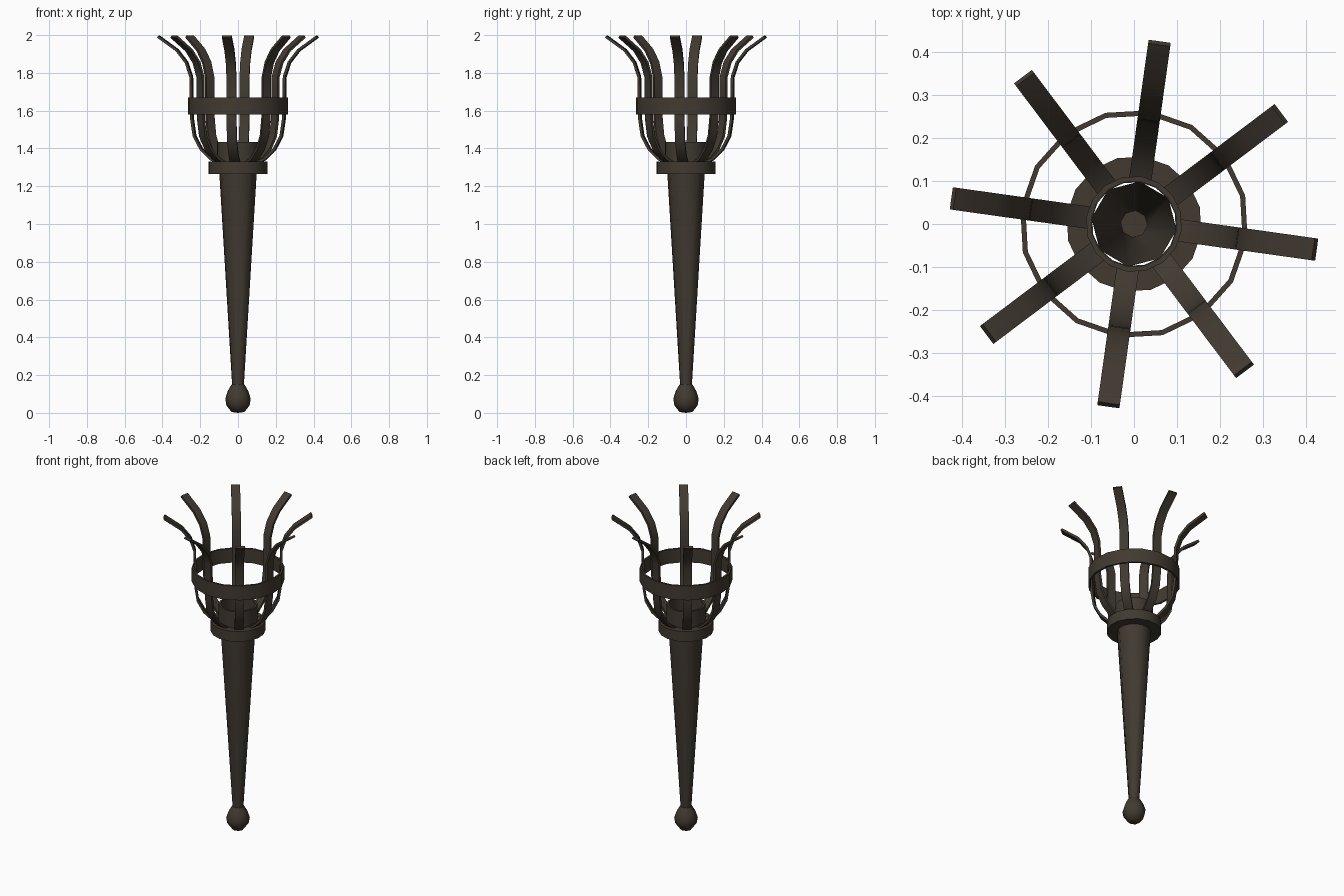
import bpy, bmesh, math
from mathutils import Vector

if "Cube" in bpy.data.objects:
    bpy.data.objects.remove(bpy.data.objects["Cube"])

iron = bpy.data.materials.new("dark_iron")
iron.diffuse_color = (0.053, 0.042, 0.031, 1)
iron.use_nodes = True
iron.node_tree.nodes["Principled BSDF"].inputs["Base Color"].default_value = iron.diffuse_color
TWIST = math.radians(-8)


def finish(bm, name, angle=40):
    bmesh.ops.recalc_face_normals(bm, faces=bm.faces)
    me = bpy.data.meshes.new(name)
    bm.to_mesh(me)
    bm.free()
    ob = bpy.data.objects.new(name, me)
    bpy.context.collection.objects.link(ob)
    me.materials.append(iron)
    bpy.ops.object.select_all(action='DESELECT')
    ob.select_set(True)
    bpy.context.view_layer.objects.active = ob
    bpy.ops.object.shade_smooth_by_angle(angle=math.radians(angle))
    return ob


def lathe(name, profile, sides, closed=False, angle=50):
    """Revolve (radius, z) points about z; closed joins last point to first."""
    bm = bmesh.new()
    rings = []
    for r, z in profile:
        if r == 0:
            rings.append([bm.verts.new((0, 0, z))] * sides)
        else:
            rings.append([bm.verts.new((r * math.cos(TWIST + math.tau * i / sides),
                                        r * math.sin(TWIST + math.tau * i / sides), z))
                          for i in range(sides)])
    pairs = list(zip(rings, rings[1:]))
    if closed:
        pairs.append((rings[-1], rings[0]))
    for a, b in pairs:
        for i in range(sides):
            j = (i + 1) % sides
            bm.faces.new(list(dict.fromkeys((a[i], a[j], b[j], b[i]))))
    return finish(bm, name, angle)


def tube(name, r_in, r_out, z0, z1, sides):
    return lathe(name, [(r_in, z0), (r_out, z0), (r_out, z1), (r_in, z1)], sides, True)


# knob and open-topped tapered handle
lathe("pommel", [(0, 0.005), (0.035, 0.01), (0.062, 0.04), (0.068, 0.075),
                 (0.055, 0.115), (0.035, 0.15), (0, 0.15)], 8)
lathe("handle", [(0.031, 0.14), (0.1, 1.27)], 8)

# collar, inner cup and basket hoop
tube("collar", 0.098, 0.158, 1.265, 1.33, 16)
tube("inner_cup", 0.1, 0.112, 1.32, 1.435, 16)
tube("basket_hoop", 0.255, 0.267, 1.58, 1.67, 16)

# eight flared ribs: flat strip along a (radius, z) path
path = [(0.105, 1.325), (0.145, 1.345), (0.195, 1.395), (0.232, 1.465), (0.246, 1.56),
        (0.248, 1.68), (0.25, 1.78), (0.275, 1.855), (0.325, 1.92), (0.425, 1.992)]
W, T = 0.026, 0.007
for k in range(8):
    a = TWIST + k * math.tau / 8
    out = Vector((math.cos(a), math.sin(a), 0))
    side = Vector((-math.sin(a), math.cos(a), 0))
    up = Vector((0, 0, 1))
    bm = bmesh.new()
    sections = []
    for i, (r, z) in enumerate(path):
        p0, p1 = path[max(i - 1, 0)], path[min(i + 1, len(path) - 1)]
        d = Vector((p1[0] - p0[0], p1[1] - p0[1])).normalized()
        n = out * d.y - up * d.x
        c = out * r + up * z
        sections.append([bm.verts.new(c + side * s * W + n * t * T)
                         for s, t in ((-1, -1), (1, -1), (1, 1), (-1, 1))])
    for s0, s1 in zip(sections, sections[1:]):
        for i in range(4):
            j = (i + 1) % 4
            bm.faces.new((s0[i], s0[j], s1[j], s1[i]))
    bm.faces.new(sections[0])
    bm.faces.new(sections[-1])
    finish(bm, f"basket_rib_{k + 1}", 40)

# stand the base exactly on the floor
for v in bpy.data.objects["pommel"].data.vertices:
    if v.co.z < 0.02:
        v.co.z -= 0.005
